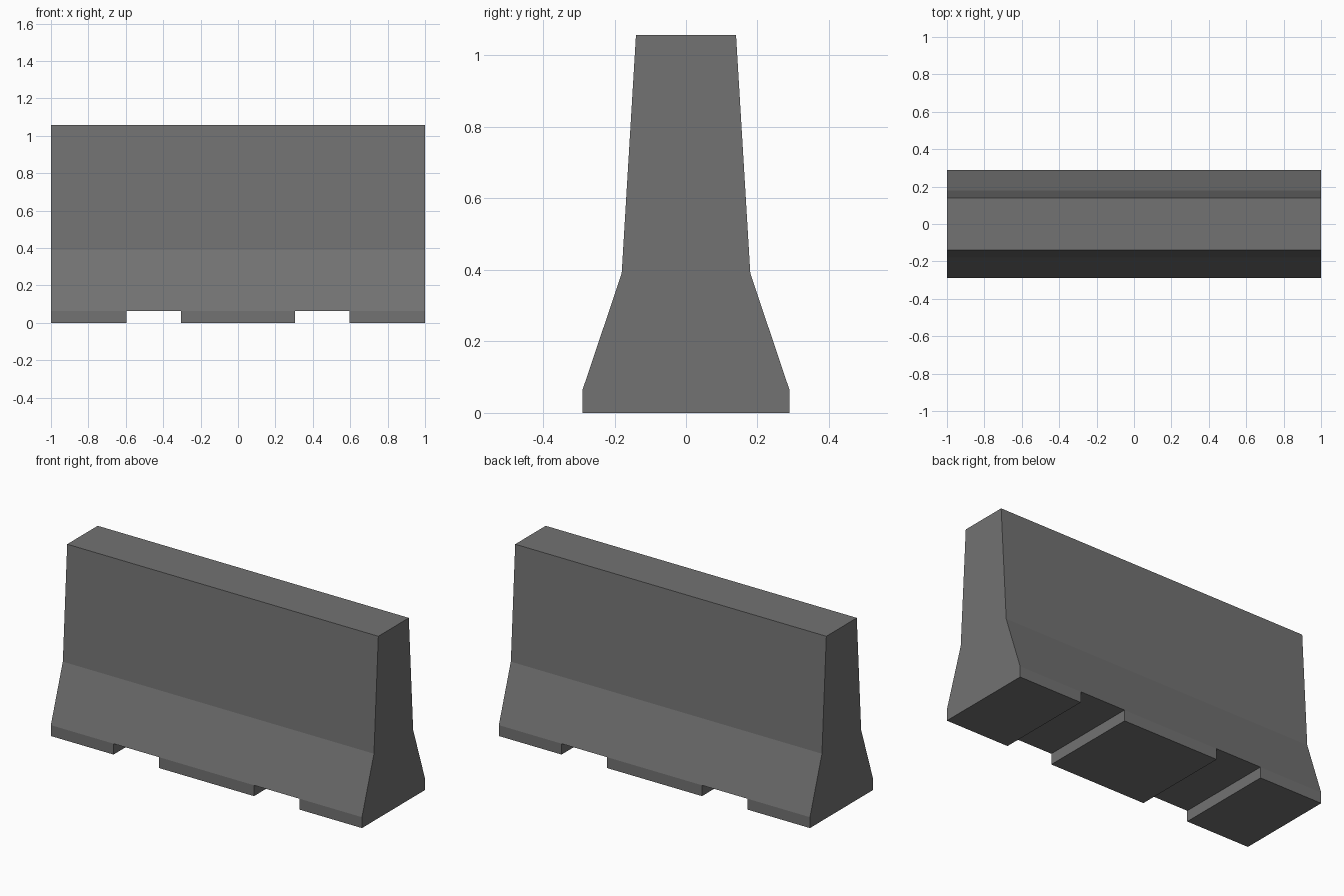
import bpy
import bmesh

cube = bpy.data.objects.get("Cube")
if cube:
    bpy.data.objects.remove(cube, do_unlink=True)

# Concrete colour
concrete = bpy.data.materials.new("concrete_grey")
concrete.use_nodes = True
grey = (0.17, 0.17, 0.17, 1)
concrete.diffuse_color = grey
concrete.node_tree.nodes["Principled BSDF"].inputs["Base Color"].default_value = grey

FOOT = 0.063
half = [(0.29, FOOT), (0.18, 0.39), (0.14, 1.057)]
profile = half + [(-y, z) for y, z in reversed(half)]
stations = [-1, -0.597, -0.306, 0.306, 0.597, 1]

# Barrier body: the cross-section swept along the length
bm = bmesh.new()
rings = [[bm.verts.new((x, y, z)) for y, z in profile] for x in stations]
n = len(profile)
bottoms = []
for a, b in zip(rings, rings[1:]):
    for i in range(n):
        j = (i + 1) % n
        face = bm.faces.new((a[i], a[j], b[j], b[i]))
        if i == n - 1:
            bottoms.append(face)
bm.faces.new(rings[0])
bm.faces.new(rings[-1][::-1])
bmesh.ops.recalc_face_normals(bm, faces=bm.faces[:])

# Feet: alternate underside panels pulled down, leaving two lifting slots
for face in bottoms[::2]:
    foot = bmesh.ops.extrude_discrete_faces(bm, faces=[face])["faces"][0]
    for v in foot.verts:
        v.co.z = 0
bmesh.ops.remove_doubles(bm, verts=bm.verts[:], dist=0.0001)
bmesh.ops.recalc_face_normals(bm, faces=bm.faces[:])

mesh = bpy.data.meshes.new("concrete_barrier")
bm.to_mesh(mesh)
bm.free()
mesh.materials.append(concrete)
barrier = bpy.data.objects.new("concrete_barrier", mesh)
bpy.context.collection.objects.link(barrier)
